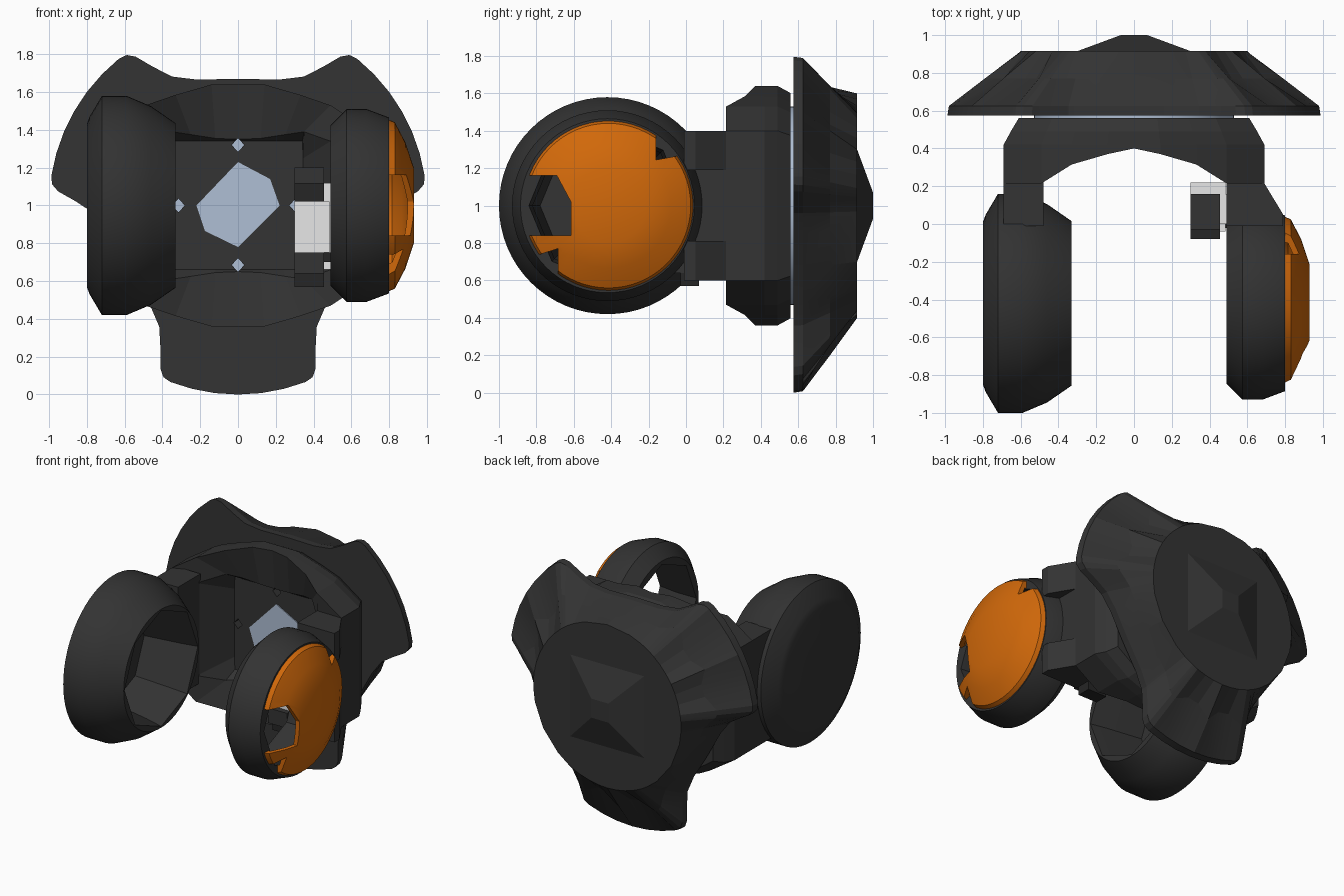
import bpy, bmesh, math

cube = bpy.data.objects.get("Cube")
if cube:
    bpy.data.objects.remove(cube, do_unlink=True)


def material(name, rgb, rough=0.6):
    m = bpy.data.materials.new(name)
    m.use_nodes = True
    m.diffuse_color = (*rgb, 1)
    bsdf = m.node_tree.nodes["Principled BSDF"]
    bsdf.inputs["Base Color"].default_value = (*rgb, 1)
    bsdf.inputs["Roughness"].default_value = rough
    return m


CHARCOAL = material("charcoal", (0.033, 0.033, 0.033))
BLACK = material("soft black", (0.019, 0.019, 0.019))
ORANGE = material("orange", (0.64, 0.14, 0.003))
BLUE = material("pale blue", (0.43, 0.52, 0.66))
LIGHT = material("light grey", (0.80, 0.80, 0.80))


def activate(ob):
    bpy.ops.object.select_all(action='DESELECT')
    ob.select_set(True)
    bpy.context.view_layer.objects.active = ob


def loft(name, rings, mat, closed=False, smooth=None):
    """Skin equal-length rings; cap the ends, or join last to first."""
    bm = bmesh.new()
    vs = [[bm.verts.new(p) for p in ring] for ring in rings]
    n = len(vs[0])
    pairs = list(zip(vs, vs[1:])) + ([(vs[-1], vs[0])] if closed else [])
    for a, b in pairs:
        for i in range(n):
            j = (i + 1) % n
            bm.faces.new((a[i], a[j], b[j], b[i]))
    if not closed:
        bm.faces.new(vs[0])
        bm.faces.new(vs[-1])
    bmesh.ops.recalc_face_normals(bm, faces=bm.faces)
    mesh = bpy.data.meshes.new(name)
    bm.to_mesh(mesh)
    bm.free()
    mesh.materials.append(mat)
    ob = bpy.data.objects.new(name, mesh)
    bpy.context.collection.objects.link(ob)
    if smooth:
        activate(ob)
        bpy.ops.object.shade_smooth_by_angle(angle=math.radians(smooth))
    return ob


def cut(ob, rings):
    """Cut a prism out of an object."""
    cutter = loft("cutter", rings, ob.data.materials[0])
    cutter.hide_render = True
    mod = ob.modifiers.new("cut", 'BOOLEAN')
    mod.operation = 'DIFFERENCE'
    mod.solver = 'EXACT'
    mod.object = cutter
    activate(ob)
    bpy.ops.object.modifier_apply(modifier=mod.name)
    bpy.data.objects.remove(cutter, do_unlink=True)


def box(name, x, y, z, mat):
    return loft(name, [[(x[0], y[0], h), (x[1], y[0], h), (x[1], y[1], h), (x[0], y[1], h)]
                       for h in z], mat)


def side_circle(x, r, octagonal=False, n=64, cy=-0.42):
    """Circle (or octagon) around an axis parallel to x."""
    pts = []
    for i in range(n):
        a = 2 * math.pi * i / n
        k = r
        if octagonal:
            k = r * math.cos(math.pi / 8) / math.cos(a % (math.pi / 4) - math.pi / 8)
        pts.append((x, cy + k * math.cos(a), 1 + k * math.sin(a)))
    return pts


# Three-lobed back plate, blending into a round rear face
half = [(0, 1.0), (7, 1.0), (14, 1.0), (21, 1.0), (23.5, 0.99), (25.5, 0.955),
        (28.5, 0.86), (33, 0.765), (42, 0.70)]
lobe = [(-a, r) for a, r in reversed(half[1:])] + half + [(60, 0.67)]


def plate_ring(y, t, dent=0.0):
    """Lobed outline at t = 0, circle at t = 1; dent hollows each lobe."""
    pts = []
    for axis in (30, 150, 270):
        for off, r in lobe:
            k = r + (0.6 - r) * t
            if 5 < abs(off) < 16:
                k -= dent
            a = math.radians(axis + off)
            pts.append((k * math.cos(a), y, 1 + k * math.sin(a)))
    return pts


loft("back_plate", [plate_ring(0.575, 0), plate_ring(0.625, 0.02),
                    plate_ring(0.77, 0.5, 0.08), plate_ring(0.915, 1)], CHARCOAL, smooth=12)

# Raised pyramid in the middle of the rear face
loft("rear_pyramid", [[(s * a, y, 1 + s * b) for a, b in ((-1, -1), (1, -1), (1, 1), (-1, 1))]
                      for y, s in ((0.90, 0.32), (0.915, 0.30), (1.0, 0.07))], CHARCOAL)

# Blue disc between plate and body
loft("spacer_disc", [[(0.53 * math.cos(i * math.pi / 32), y, 1 + 0.53 * math.sin(i * math.pi / 32))
                      for i in range(64)] for y in (0.54, 0.585)], BLUE, smooth=30)


# Faceted body with a recessed front
def body_ring(quad):
    """Mirror a quarter section of (x, y, z offset) from top centre to side."""
    top = quad + [(x, y, -z) for x, y, z in reversed(quad[:-1])]
    full = top + [(-x, y, z) for x, y, z in reversed(top[1:-1])]
    return [(x, y, 1 + z) for x, y, z in full]


outer = [(0, 0.64), (0.14, 0.64), (0.33, 0.585), (0.49, 0.53), (0.69, 0.40), (0.69, 0)]
front_y = [0.40, 0.37, 0.315, 0.215, 0.215, 0.215]
rim = [(0, 0.425, 0.35), (0.12, 0.42, 0.355), (0.25, 0.40, 0.375), (0.35, 0.36, 0.39),
       (0.49, 0.22, 0.34), (0.49, 0.22, 0)]
floor = [(0, 0.45, 0.34), (0.12, 0.45, 0.34), (0.24, 0.45, 0.34), (0.34, 0.45, 0.34),
         (0.345, 0.45, 0.25), (0.345, 0.45, 0)]


def outer_ring(y, sx, sz):
    return body_ring([(x * sx, y, z * sz) for x, z in outer])


body = loft("body", [outer_ring(0.56, 0.885, 0.94), outer_ring(0.49, 0.945, 1), outer_ring(0.42, 1, 1),
                     body_ring([(x, y, z) for (x, z), y in zip(outer, front_y)]),
                     body_ring(rim), body_ring(floor)], CHARCOAL)


# Blue windows: one on the recessed face, four at the bottom of small holes
def prism(pts, y0, y1):
    return [[(x, y, z) for x, z in pts] for y in (y0, y1)]


hexagon = [(0, 1.23), (0.17, 1.14), (0.22, 1.0), (0, 0.78), (-0.175, 0.865), (-0.22, 1.0)]
loft("core_window", prism(hexagon, 0.444, 0.452), BLUE)
for name, cx, cz in (("upper", 0, 1.32), ("lower", 0, 0.685), ("right", -0.315, 1.0), ("left", 0.305, 1.0)):
    diamond = [(cx, cz + 0.037), (cx + 0.033, cz), (cx, cz - 0.037), (cx - 0.033, cz)]
    cut(body, prism(diamond, 0.30, 0.52))
    loft(name + "_window", prism(diamond, 0.515, 0.522), BLUE)


# Arms reaching forward to the two rings; the left one flares around a groove
def arm(name, plan, z):
    loft(name, [[(x, y, h) for x, y in plan] for h in z], CHARCOAL)


flare = [(0.49, 0.25), (0.69, 0.25), (0.69, 0.215), (0.79, 0.05), (0.79, -0.01), (0.49, -0.01)]
arm("left_arm_upper", flare, (1.19, 1.4))
arm("left_arm_middle", [(0.49, 0.25), (0.69, 0.25), (0.69, -0.01), (0.49, -0.01)], (0.81, 1.19))
arm("left_arm_lower", flare, (0.6, 0.81))
arm("right_arm", [(-0.48, 0.25), (-0.69, 0.25), (-0.69, -0.01), (-0.48, -0.01)], (0.6, 1.4))

# Right ring: deep cup, closed on its outer side
cup = [(-0.785, 0.10, 0), (-0.80, 0.43, 0), (-0.785, 0.47, 0), (-0.72, 0.58, 0), (-0.59, 0.58, 0),
       (-0.46, 0.525, 0), (-0.33, 0.435, 0), (-0.33, 0.425, 1), (-0.45, 0.40, 1), (-0.72, 0.36, 1)]
loft("right_ring", [side_circle(*p) for p in cup], CHARCOAL, smooth=25)

# Left ring: narrower and open through the middle
band = [(0.49, 0.425, 0), (0.575, 0.51, 0), (0.68, 0.51, 0), (0.80, 0.465, 0),
        (0.80, 0.42, 1), (0.66, 0.40, 1), (0.49, 0.40, 1)]
loft("left_ring", [side_circle(*p) for p in band], CHARCOAL, closed=True, smooth=25)

# Orange dome on the left ring, with notches cut through the shell
shell = [(0.93, 0.20), (0.885, 0.335), (0.83, 0.44), (0.795, 0.455), (0.795, 0.41),
         (0.815, 0.405), (0.865, 0.31), (0.90, 0.19)]
dome = loft("orange_dome", [side_circle(x, r, cy=-0.415) for x, r in shell], ORANGE, smooth=20)
notches = [[(-1.0, 1.16), (-0.69, 1.16), (-0.615, 1.02), (-0.615, 0.84), (-1.0, 0.84)],
           [(-1.0, 0.77), (-0.78, 0.74), (-0.685, 0.77), (-0.685, 0.50), (-1.0, 0.50)],
           [(-0.16, 1.50), (-0.16, 1.245), (-0.05, 1.265), (0.1, 1.265), (0.1, 1.50)]]
for pts in notches:
    cut(dome, [[(x, y, z) for y, z in pts] for x in (0.7, 1.0)])

# Small grip unit inside the left arm
box("grip_core", (0.30, 0.485), (-0.04, 0.22), (0.75, 1.02), LIGHT)
box("grip_back", (0.30, 0.485), (0.155, 0.22), (0.66, 1.12), LIGHT)
box("grip_side", (0.455, 0.489), (0.0, 0.16), (0.66, 1.12), LIGHT)
box("grip_latch", (0.455, 0.489), (-0.02, 0.10), (0.70, 0.75), BLACK)
box("grip_upper_block", (0.30, 0.455), (-0.08, 0.16), (1.02, 1.12), BLACK)
box("grip_cap", (0.30, 0.455), (-0.03, 0.16), (1.12, 1.20), CHARCOAL)
box("grip_lower_block", (0.30, 0.455), (-0.08, 0.16), (0.64, 0.75), CHARCOAL)
box("grip_foot", (0.30, 0.455), (-0.03, 0.07), (0.57, 0.64), BLACK)
